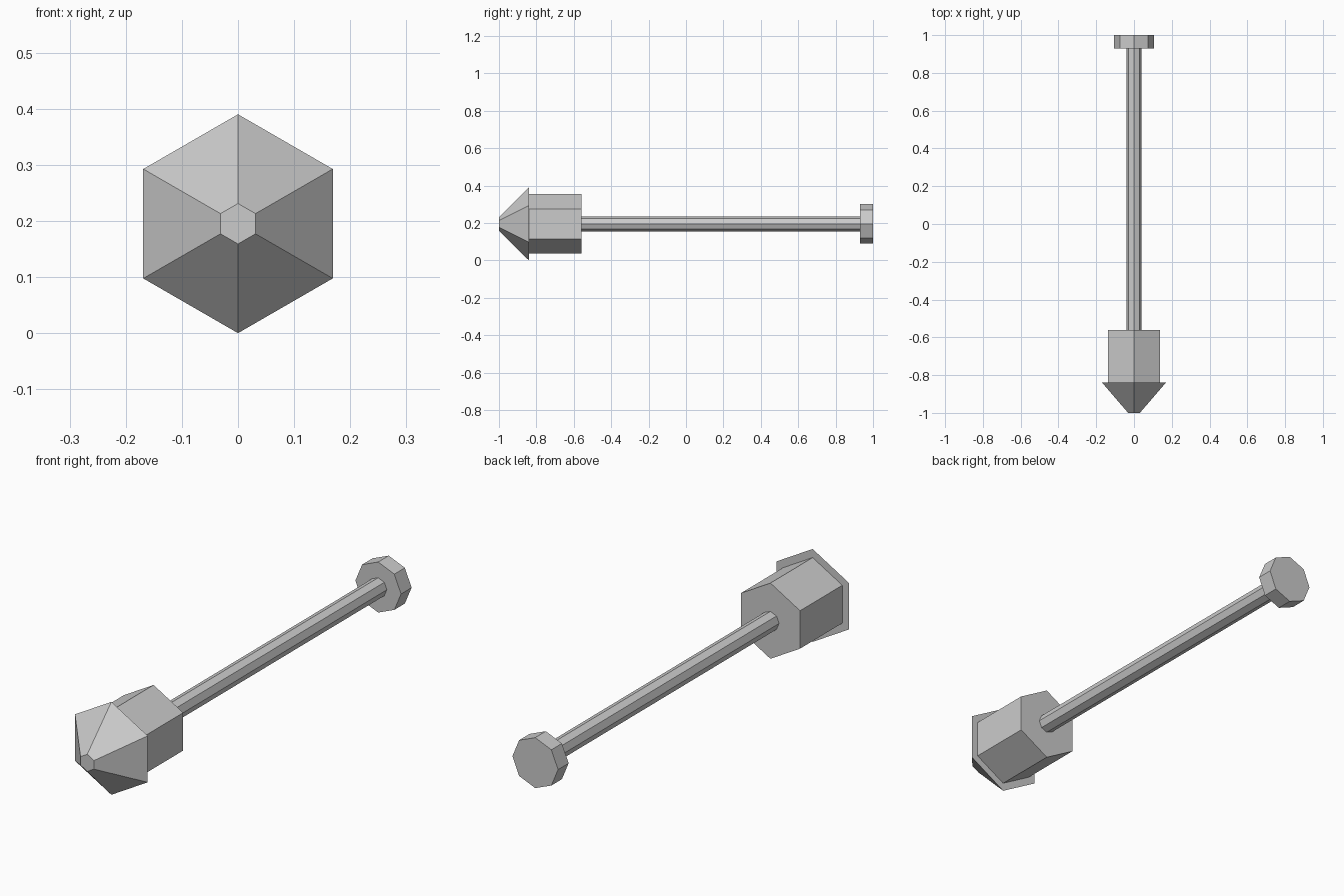
import bpy, bmesh
from math import sin, cos, tau

if "Cube" in bpy.data.objects:
    bpy.data.objects.remove(bpy.data.objects["Cube"])

AXIS_Z = 0.195  # height of the long axis


def prism(name, sides, y0, r0, y1, r1):
    """Closed prism/frustum along y, with a corner pointing straight up."""
    bm = bmesh.new()
    rings = []
    for y, r in ((y0, r0), (y1, r1)):
        rings.append([bm.verts.new((r * sin(tau * i / sides), y,
                                    AXIS_Z + r * cos(tau * i / sides)))
                      for i in range(sides)])
    a, b = rings
    bm.faces.new(a)
    bm.faces.new(b)
    for i in range(sides):
        j = (i + 1) % sides
        bm.faces.new((a[i], a[j], b[j], b[i]))
    bmesh.ops.recalc_face_normals(bm, faces=bm.faces)
    mesh = bpy.data.meshes.new(name)
    bm.to_mesh(mesh)
    bm.free()
    obj = bpy.data.objects.new(name, mesh)
    bpy.context.collection.objects.link(obj)
    return obj


# Blunt six-sided tip, overhanging the head
prism("head_tip", 6, -1.0, 0.036, -0.84, 0.195)
# Six-sided head block
prism("head_block", 6, -0.84, 0.159, -0.56, 0.159)
# Thin eight-sided shaft
prism("shaft", 8, -0.56, 0.04, 0.93, 0.04)
# Eight-sided end knob
prism("end_knob", 8, 0.93, 0.106, 1.0, 0.106)
